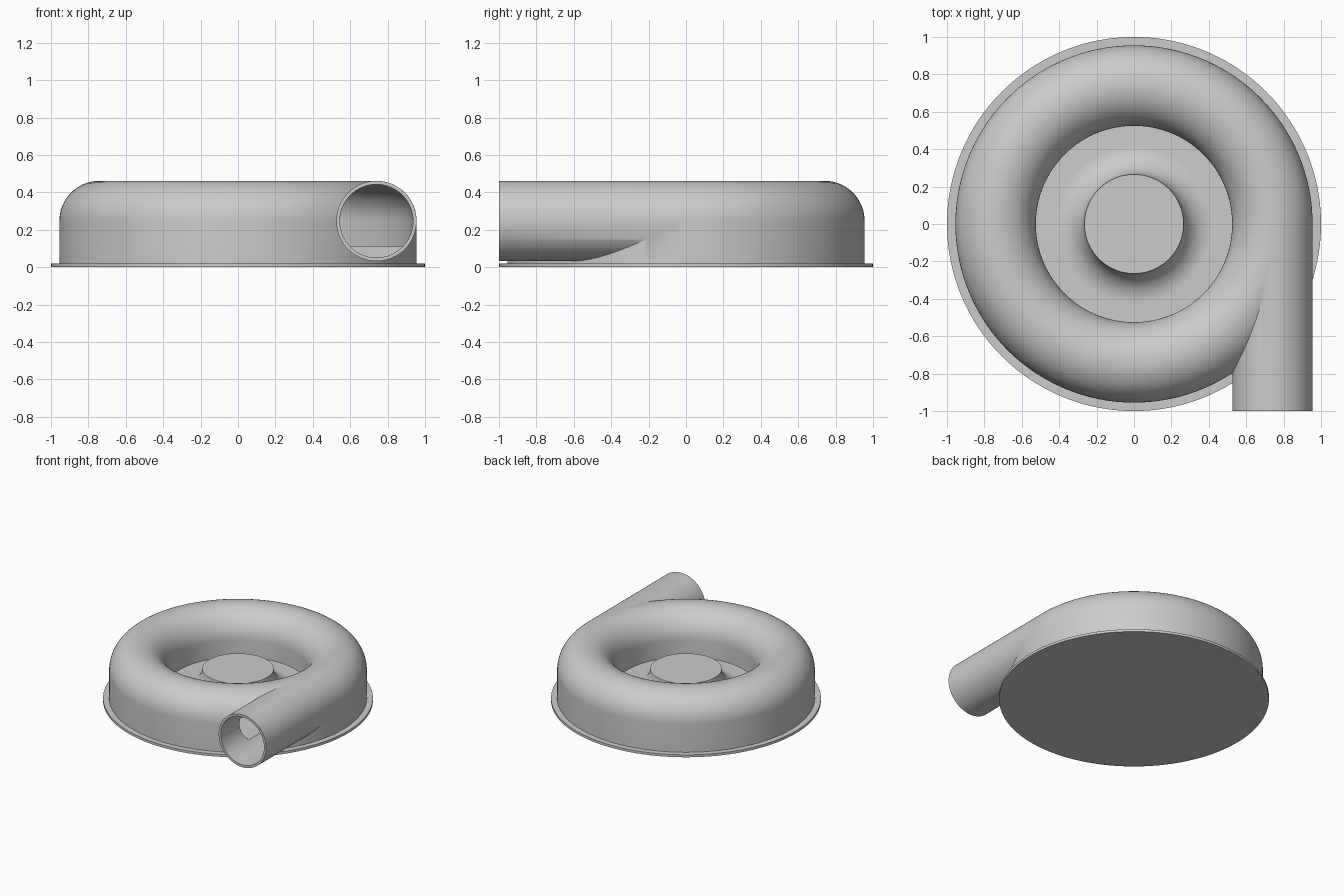
import bpy, math
from mathutils import Matrix

cube = bpy.data.objects.get("Cube")
if cube:
    bpy.data.objects.remove(cube, do_unlink=True)

SEGS = 160
RING, TUBE, WALL, MID, FLOOR = 0.74, 0.215, 0.02, 0.247, 0.11

grey = bpy.data.materials.new("light grey")
grey.use_nodes = True
colour = (0.6, 0.6, 0.6, 1)
grey.diffuse_color = colour
grey.node_tree.nodes["Principled BSDF"].inputs["Base Color"].default_value = colour


def arc(cx, cz, r, start, end, steps):
    angles = [math.radians(start + (end - start) * i / steps) for i in range(steps + 1)]
    return [(cx + r * math.cos(a), cz + r * math.sin(a)) for a in angles]


def revolve(name, profile, closed):
    """Spin a radius/height profile round z; open profiles get flat end caps."""
    n = len(profile)
    verts = [(r * math.cos(t), r * math.sin(t), z)
             for t in (2 * math.pi * s / SEGS for s in range(SEGS))
             for r, z in profile]
    faces = []
    for s in range(SEGS):
        a, b = s * n, (s + 1) % SEGS * n
        for i in range(n if closed else n - 1):
            j = (i + 1) % n
            faces.append((a + i, a + j, b + j, b + i))
    if not closed:
        faces.append([s * n for s in range(SEGS)])
        faces.append([s * n + n - 1 for s in reversed(range(SEGS))])
    mesh = bpy.data.meshes.new(name)
    mesh.from_pydata(verts, [], faces)
    mesh.materials.append(grey)
    obj = bpy.data.objects.new(name, mesh)
    bpy.context.collection.objects.link(obj)
    # Consistent outward normals
    bpy.context.view_layer.objects.active = obj
    bpy.ops.object.select_all(action='DESELECT')
    obj.select_set(True)
    bpy.ops.object.mode_set(mode='EDIT')
    bpy.ops.mesh.select_all(action='SELECT')
    bpy.ops.mesh.normals_make_consistent(inside=False)
    bpy.ops.object.mode_set(mode='OBJECT')
    return obj


def pipe(name, radius, front, back):
    obj = revolve(name, [(radius, front), (radius, back)], False)
    # Lay the cylinder along y, beside the casing axis
    obj.data.transform(Matrix.Translation((RING, 0, MID)) @ Matrix.Rotation(-math.pi / 2, 4, 'X'))
    return obj


def combine(target, tool, operation):
    mod = target.modifiers.new(operation.lower(), 'BOOLEAN')
    mod.operation, mod.solver, mod.object = operation, 'EXACT', tool
    bpy.context.view_layer.objects.active = target
    bpy.ops.object.modifier_apply(modifier=mod.name)
    bpy.data.objects.remove(tool, do_unlink=True)


def smooth(obj):
    bpy.ops.object.select_all(action='DESELECT')
    obj.select_set(True)
    bpy.context.view_layer.objects.active = obj
    bpy.ops.object.shade_smooth_by_angle(angle=math.radians(30))


# Casing: raised hub, flared throat, rounded ring and straight outer wall
casing = revolve("volute_casing",
                 [(0.265, 0.26)]
                 + arc(0.42, 0.265, 0.155, 182, 270, 14)
                 + [(RING - TUBE, FLOOR)]
                 + arc(RING, MID, TUBE, 180, 0, 36)
                 + [(RING + TUBE, 0.015)], False)

# Outlet pipe leaving the ring at a tangent
combine(casing, pipe("outlet_pipe", TUBE - 0.0005, -1, -0.005), 'UNION')

# Hollow ring channel and pipe bore
inner = TUBE - WALL
channel = revolve("channel_cutter",
                  [(RING - inner, FLOOR + 0.001)]
                  + arc(RING, MID, inner, 180, 0, 36)
                  + [(RING + inner, FLOOR + 0.001)], True)
combine(casing, channel, 'DIFFERENCE')
combine(casing, pipe("bore_cutter", inner + 0.0005, -1.1, -0.01), 'DIFFERENCE')
smooth(casing)

# Thin round base flange
flange = revolve("base_flange", [(1, 0), (1, 0.02)], False)
smooth(flange)
